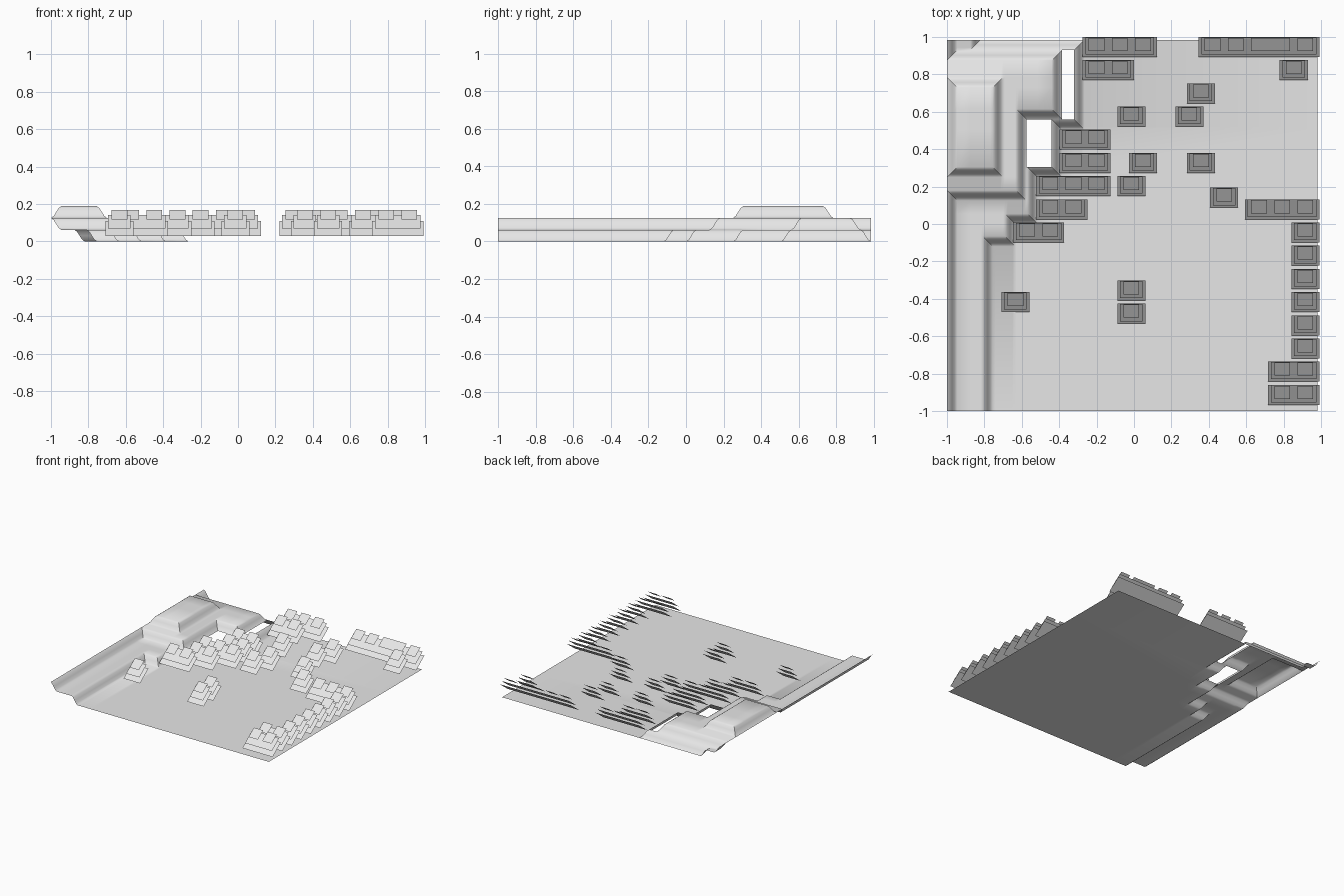
import bpy
import bmesh

if "Cube" in bpy.data.objects:
    bpy.data.objects.remove(bpy.data.objects["Cube"])

grey = bpy.data.materials.new("plain_grey")
grey.diffuse_color = (0.8, 0.8, 0.8, 1)
grey.use_nodes = True
grey.node_tree.nodes["Principled BSDF"].inputs["Base Color"].default_value = grey.diffuse_color

W = 0.055            # width of every bank
FAR = 9.0            # marks a terrace side that runs off the tile
X0, X1, Y0, Y1 = -1.0, 0.98, -1.0, 0.985


def finish(name, bm, smooth=False):
    me = bpy.data.meshes.new(name)
    bm.to_mesh(me)
    bm.free()
    me.materials.append(grey)
    ob = bpy.data.objects.new(name, me)
    bpy.context.collection.objects.link(ob)
    if smooth:
        for p in me.polygons:
            p.use_smooth = True
        me.set_sharp_from_angle(angle=0.7)
    return ob


# Terraces as foot rectangles (left, right, front, back), one list per level
LOW = [(-FAR, -0.82, -FAR, FAR),
       (-FAR, -0.755, -FAR, 0.985),
       (-FAR, -0.635, -0.12, 0.985),
       (-FAR, -0.515, 0.0, 0.985),
       (-FAR, -0.385, 0.25, 0.985),
       (-FAR, -0.265, 0.505, 0.985)]
MIDDLE = [(-FAR, -0.945, -FAR, FAR),
          (-FAR, -0.575, 0.125, 0.93),
          (-FAR, -0.385, 0.56, 0.93)]
HIGH = [(-1.0, -0.70, 0.25, 0.785)]
LEVELS = [(LOW, 0.062), (MIDDLE, 0.063), (HIGH, 0.063)]
HOLES = [(-0.575, -0.44, 0.305, 0.56), (-0.385, -0.32, 0.56, 0.93)]


def height(x, y):
    z = 0
    for rects, h in LEVELS:
        t = max(min(x - l, r - x, y - f, b - y) / W for l, r, f, b in rects)
        t = min(1, max(0, t))
        z += h * t * t * (3 - 2 * t)
    return z


def cut_lines(lo, hi, sides):
    """Grid lines across every bank, plus the tile borders."""
    raw = {lo, hi}
    for foot, sign in sides:
        for k in range(5):
            v = foot + sign * W * k / 4
            if lo < v < hi:
                raw.add(v)
    out = []
    for v in sorted(raw):
        if not out or v - out[-1] > 0.002:
            out.append(v)
    out[-1] = hi
    return out


rects = [r for level, h in LEVELS for r in level]
xs = cut_lines(X0, X1, [(r[0], 1) for r in rects] + [(r[1], -1) for r in rects])
ys = cut_lines(Y0, Y1, [(r[2], 1) for r in rects] + [(r[3], -1) for r in rects])

# Terraced ground sheet
bm = bmesh.new()
grid = [[bm.verts.new((x, y, height(x, y))) for y in ys] for x in xs]
for i in range(len(xs) - 1):
    for j in range(len(ys) - 1):
        cx, cy = (xs[i] + xs[i + 1]) / 2, (ys[j] + ys[j + 1]) / 2
        if any(l < cx < r and f < cy < b for l, r, f, b in HOLES):
            continue
        a, b, c, d = grid[i][j], grid[i + 1][j], grid[i + 1][j + 1], grid[i][j + 1]
        zc, ac, bd = height(cx, cy), (a.co.z + c.co.z) / 2, (b.co.z + d.co.z) / 2
        if abs(ac - bd) < 1e-5:
            bm.faces.new((a, b, c, d))
        elif abs(ac - zc) < abs(bd - zc):      # split along the crease
            bm.faces.new((a, b, c))
            bm.faces.new((a, c, d))
        else:
            bm.faces.new((a, b, d))
            bm.faces.new((b, c, d))
finish("terraced_ground", bm, smooth=True)

# Trees: thin leaning sheets in three tiers, placed on a half-step grid
STEP = 0.062
ROWS = [(7, 30, 3), (7, 28, 2), (17, 30, 5), (24, 28, 1), (16, 26, 1),
        (10, 24, 1), (15, 24, 1), (5, 22, 2), (5, 20, 2), (11, 20, 1),
        (16, 20, 1), (3, 18, 3), (10, 18, 1), (18, 17, 1), (3, 16, 2),
        (21, 16, 3), (1, 14, 2), (23, 2, 2), (23, 0, 2), (0, 8, 1),
        (10, 9, 1), (10, 7, 1)] + [(25, j, 1) for j in range(4, 15, 2)]


def sheet(bm, xa, xb, ya, yb, za, zb):
    bm.faces.new([bm.verts.new(p) for p in
                  ((xa, ya, za), (xb, ya, za), (xb, yb, zb), (xa, yb, zb))])


for n, (col, row, count) in enumerate(ROWS):
    x, y = -0.709 + col * STEP, -0.967 + row * STEP
    w = count * 2 * STEP + 0.026
    bm = bmesh.new()
    sheet(bm, x, x + w, y, y + 0.107, 0.03, 0.11)                       # skirt
    sheet(bm, x + 0.015, x + w - 0.015, y + 0.013, y + 0.105, 0.07, 0.14)
    # crowns, the longest row has one double-width crown
    crowns = [(0, 1), (1, 1), (2, 2), (4, 1)] if count == 5 else [(k, 1) for k in range(count)]
    for k, span in crowns:
        xa = x + 0.033 + k * 2 * STEP
        sheet(bm, xa, xa + 0.084 + (span - 1) * 2 * STEP,
              y + 0.032, y + 0.102, 0.118, 0.168)
    finish("tree_row_%02d" % (n + 1), bm)
